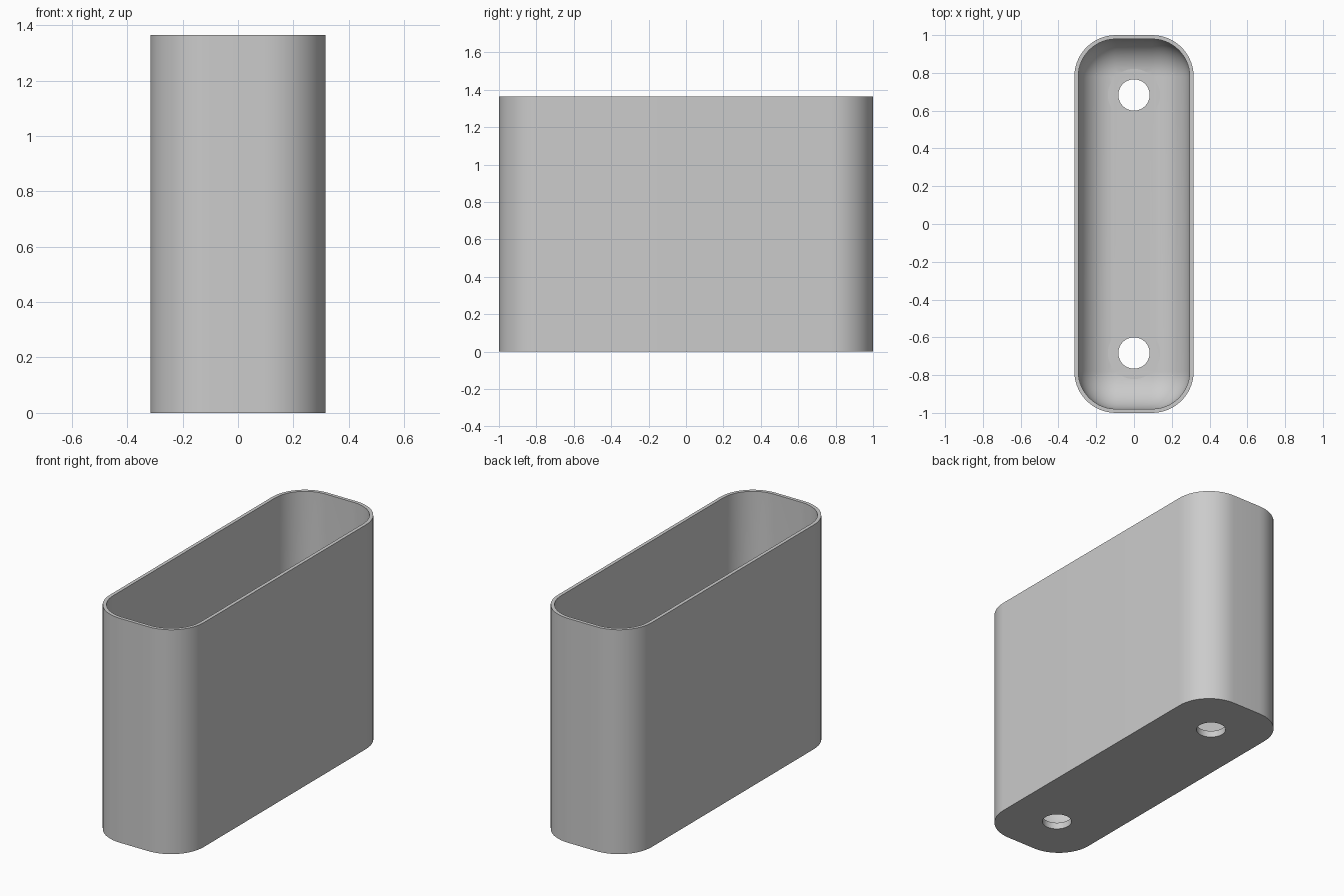
import bpy, bmesh, math

cube = bpy.data.objects.get("Cube")
if cube:
    bpy.data.objects.remove(cube, do_unlink=True)

HALF_X, HALF_Y, HEIGHT = 0.316, 1.0, 1.365
CORNER, WALL, FLOOR, FILLET = 0.22, 0.021, 0.04, 0.192
HOLE_Y, HOLE_R, SEAT_R = 0.683, 0.083, 0.138
STEPS = 14

grey = bpy.data.materials.new("plain grey")
grey.use_nodes = True
grey.diffuse_color = (0.6, 0.6, 0.6, 1)
grey.node_tree.nodes["Principled BSDF"].inputs["Base Color"].default_value = (0.6, 0.6, 0.6, 1)


def ring(bm, inset, z):
    """Rounded rectangle outline, shrunk by inset."""
    r = CORNER - inset
    verts = []
    for q, (sx, sy) in enumerate([(1, 1), (-1, 1), (-1, -1), (1, -1)]):
        for i in range(STEPS + 1):
            a = math.pi / 2 * (q + i / STEPS)
            verts.append(bm.verts.new((sx * (HALF_X - CORNER) + r * math.cos(a),
                                       sy * (HALF_Y - CORNER) + r * math.sin(a), z)))
    return verts


# Tray shell: outer wall, rim, inner wall, then a rounded fillet into the floor
levels = [(0, 0), (0, HEIGHT), (WALL, HEIGHT)]
for i in range(STEPS + 1):
    a = math.pi / 2 * i / STEPS
    levels.append((WALL + FILLET * (1 - math.cos(a)), FLOOR + FILLET * (1 - math.sin(a))))

bm = bmesh.new()
rings = [ring(bm, *level) for level in levels]
for low, high in zip(rings, rings[1:]):
    n = len(low)
    for i in range(n):
        j = (i + 1) % n
        bm.faces.new((low[i], low[j], high[j], high[i]))
bm.faces.new(rings[0][::-1])
bm.faces.new(rings[-1])
bmesh.ops.recalc_face_normals(bm, faces=bm.faces)
mesh = bpy.data.meshes.new("holder_body")
bm.to_mesh(mesh)
bm.free()
mesh.materials.append(grey)
body = bpy.data.objects.new("holder_body", mesh)
bpy.context.collection.objects.link(body)


def cut(name, radius, y, z0, z1):
    """Cut a round upright hole in the body."""
    bpy.ops.mesh.primitive_cylinder_add(vertices=48, radius=radius, depth=z1 - z0,
                                        location=(0, y, (z0 + z1) / 2))
    cutter = bpy.context.object
    cutter.name = name
    cutter.data.materials.append(grey)
    cutter.hide_render = True
    bpy.ops.object.select_all(action="DESELECT")
    body.select_set(True)
    bpy.context.view_layer.objects.active = body
    mod = body.modifiers.new(name, "BOOLEAN")
    mod.operation, mod.solver, mod.object = "DIFFERENCE", "EXACT", cutter
    bpy.ops.object.modifier_apply(modifier=name)
    bpy.data.objects.remove(cutter, do_unlink=True)


# Screw holes, with a shallow round seat clearing the fillet around each
for side in (-1, 1):
    cut("screw_seat_cutter", SEAT_R, side * HOLE_Y, FLOOR + 0.0005, 0.3)
    cut("screw_hole_cutter", HOLE_R, side * HOLE_Y, -0.1, 0.3)

bpy.ops.object.shade_smooth_by_angle(angle=math.radians(30))
